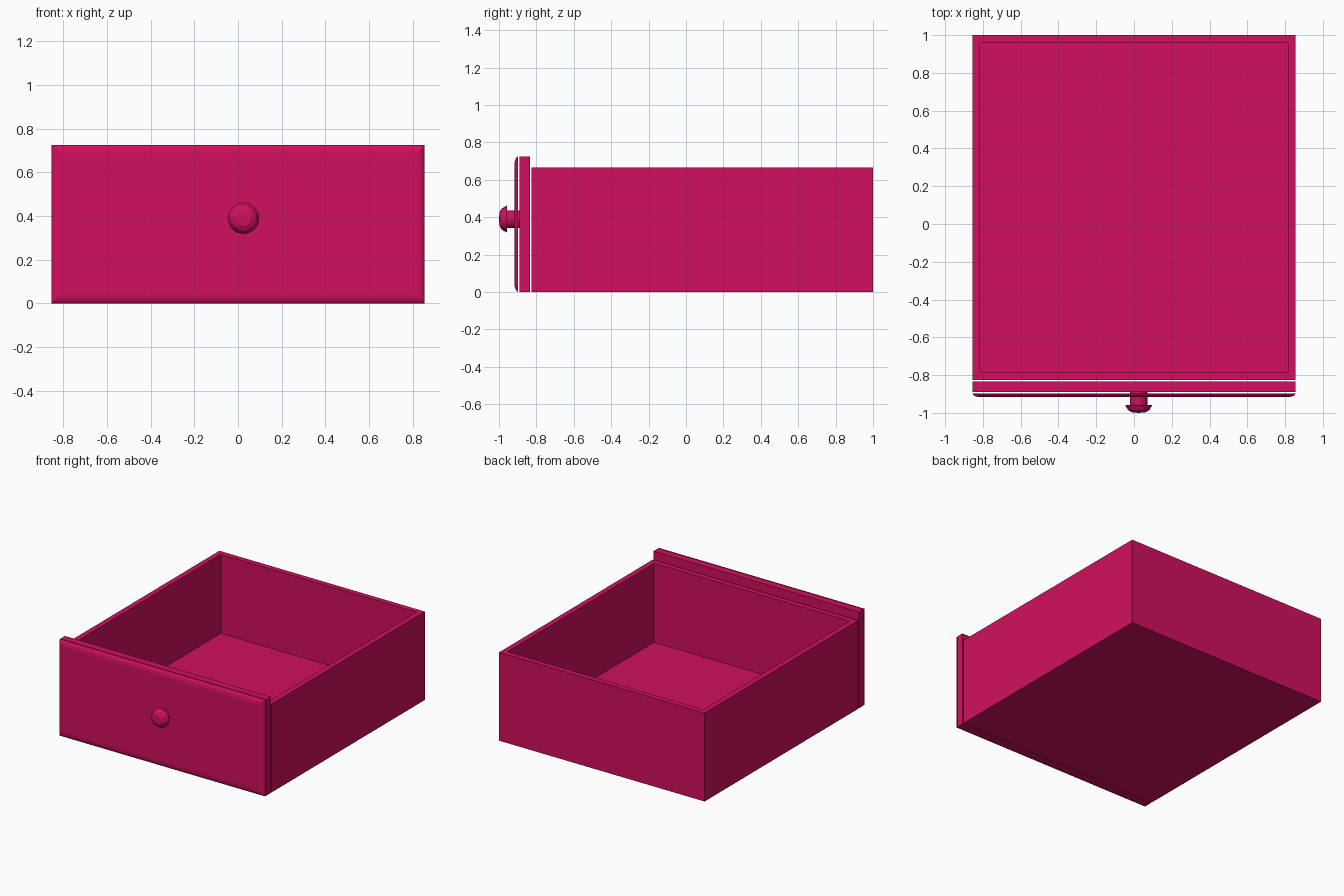
import bpy, bmesh, math
from mathutils import Vector

cube = bpy.data.objects.get("Cube")
if cube:
    bpy.data.objects.remove(cube, do_unlink=True)

# Single paint colour
paint = bpy.data.materials.new("raspberry_paint")
paint.use_nodes = True
COLOUR = (0.63, 0.005, 0.112, 1)
paint.diffuse_color = COLOUR
paint.node_tree.nodes["Principled BSDF"].inputs["Base Color"].default_value = COLOUR

HALF_WIDTH = 0.855
FRONT_HEIGHT = 0.725


def add_object(name, bm):
    bmesh.ops.recalc_face_normals(bm, faces=bm.faces)
    mesh = bpy.data.meshes.new(name)
    bm.to_mesh(mesh)
    bm.free()
    mesh.materials.append(paint)
    obj = bpy.data.objects.new(name, mesh)
    bpy.context.collection.objects.link(obj)
    return obj


def box(y0, y1, height):
    bm = bmesh.new()
    bmesh.ops.create_cube(bm, size=1)
    for v in bm.verts:
        v.co = Vector((v.co.x * 2 * HALF_WIDTH,
                       y0 + (v.co.y + 0.5) * (y1 - y0),
                       (v.co.z + 0.5) * height))
    return bm


# Open tray: inset the top and sink it to the floor
bm = box(-0.825, 1, 0.665)
top = max(bm.faces, key=lambda f: f.calc_center_median().z)
bmesh.ops.inset_region(bm, faces=[top], thickness=0.058)
inner = bmesh.ops.extrude_face_region(bm, geom=[top])
bmesh.ops.delete(bm, geom=[top], context='FACES_ONLY')
for v in inner["geom"]:
    if isinstance(v, bmesh.types.BMVert):
        v.co.z = 0.07
add_object("drawer_tray", bm)

# Front board
add_object("front_board", box(-0.89, -0.835, FRONT_HEIGHT))

# Facing plate with a rounded border
bm = bmesh.new()
rings = []
STEPS = 5
for i in range(STEPS + 1):
    a = math.pi / 2 * i / STEPS
    inset = 0.047 * (1 - math.cos(a))
    y = -0.897 - 0.02 * math.sin(a)
    x = HALF_WIDTH - inset
    low, high = inset, FRONT_HEIGHT - inset
    rings.append([bm.verts.new(p) for p in
                  ((-x, y, low), (x, y, low), (x, y, high), (-x, y, high))])
for r, s in zip(rings, rings[1:]):
    for k in range(4):
        n = (k + 1) % 4
        bm.faces.new((r[k], r[n], s[n], s[k]))
bm.faces.new(rings[0])
bm.faces.new(rings[-1])
add_object("facing_plate", bm)

# Turned knob: (radius, y) profile spun about the y axis
profile = [(0, -1), (0.035, -0.997), (0.057, -0.985), (0.072, -0.957),
           (0.047, -0.963), (0.047, -0.889), (0, -0.889)]
centre = Vector((0.025, 0, 0.39))
bm = bmesh.new()
verts = [bm.verts.new(centre + Vector((r, y, 0))) for r, y in profile]
edges = [bm.edges.new(pair) for pair in zip(verts, verts[1:])]
bmesh.ops.spin(bm, geom=verts + edges, cent=centre, axis=(0, 1, 0),
               angle=math.tau, steps=16)
bmesh.ops.remove_doubles(bm, verts=bm.verts, dist=0.0005)
add_object("knob", bm)
